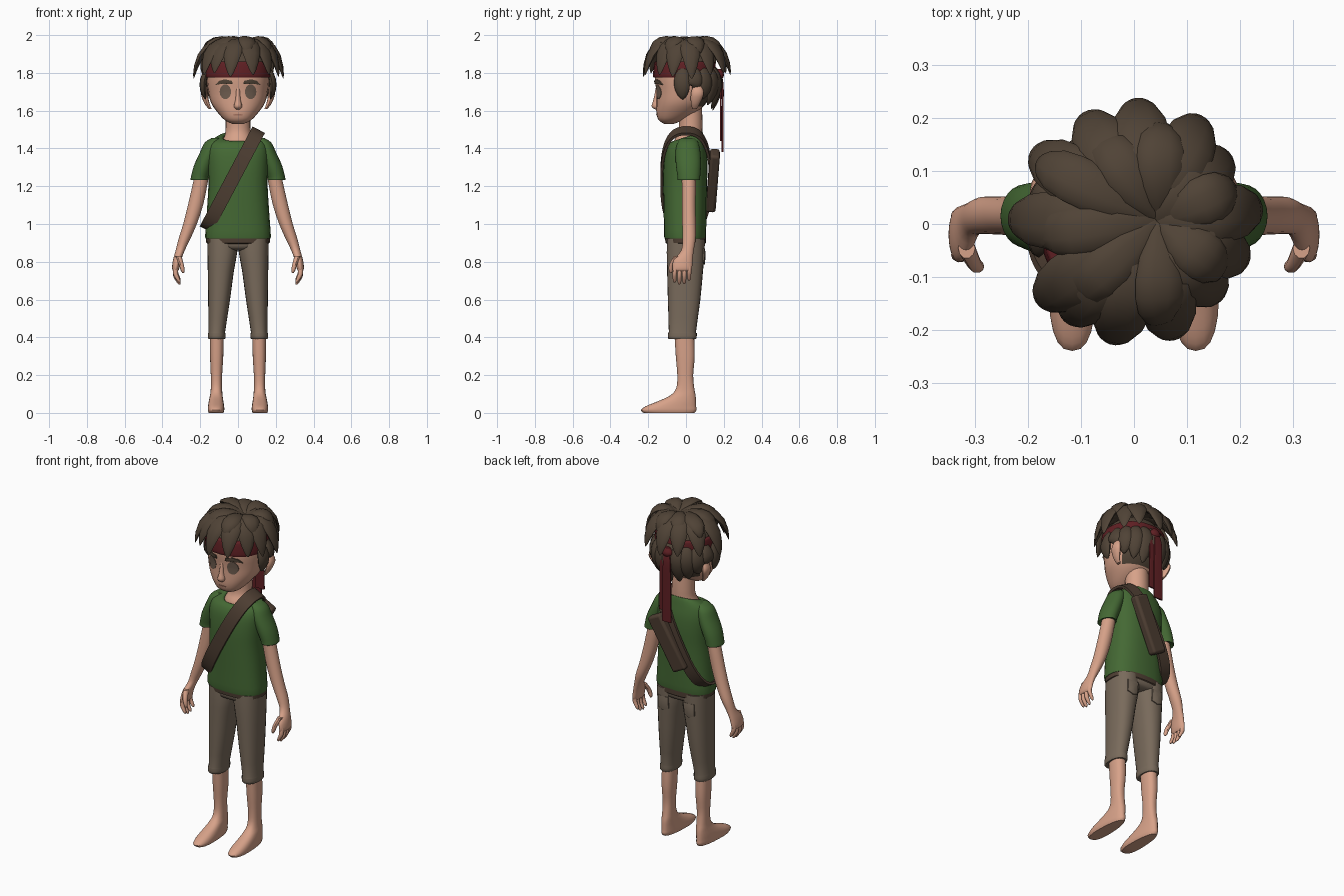
import bpy, bmesh, math
from mathutils import Vector
from mathutils.bvhtree import BVHTree

cube = bpy.data.objects.get("Cube")
if cube:
    bpy.data.objects.remove(cube, do_unlink=True)


def material(name, r, g, b):
    m = bpy.data.materials.new(name)
    m.use_nodes = True
    m.diffuse_color = (r, g, b, 1)
    m.node_tree.nodes["Principled BSDF"].inputs["Base Color"].default_value = (r, g, b, 1)
    return m


SKIN = material("skin", .68, .36, .25)
LIP = material("lip", .42, .19, .13)
SHIRT = material("green cloth", .058, .14, .034)
TROUSER = material("taupe cloth", .19, .145, .105)
LEATHER = material("brown leather", .075, .048, .032)
HAIR = material("dark brown hair", .08, .056, .037)
RED = material("red cloth", .115, .014, .017)
EYE = material("grey brown eye", .16, .11, .08)


def build(name, verts, faces, mat, mirror=False, angle=40):
    """Mesh object with outward normals, smooth shading and optional x mirror."""
    mesh = bpy.data.meshes.new(name)
    mesh.from_pydata([tuple(v) for v in verts], [], faces)
    bm = bmesh.new()
    bm.from_mesh(mesh)
    bmesh.ops.recalc_face_normals(bm, faces=bm.faces)
    for f in bm.faces:
        f.smooth = True
    bm.to_mesh(mesh)
    bm.free()
    mesh.set_sharp_from_angle(angle=math.radians(angle))
    mesh.materials.append(mat)
    ob = bpy.data.objects.new(name, mesh)
    bpy.context.scene.collection.objects.link(ob)
    if mirror:
        mod = ob.modifiers.new("mirror", "MIRROR")
        mod.use_mirror_merge = False
    return ob


def skin_rings(rings, closed=False):
    """Quads between equal rings, with end caps unless the strip is closed."""
    n, count = len(rings[0]), len(rings)
    verts = [v for ring in rings for v in ring]
    faces = []
    for i in range(count if closed else count - 1):
        a, b = i * n, (i + 1) % count * n
        for j in range(n):
            k = (j + 1) % n
            faces.append((a + j, a + k, b + k, b + j))
    if not closed:
        faces += [tuple(range(n))[::-1], tuple(range((count - 1) * n, count * n))]
    return verts, faces


def power(v, p):
    return math.copysign(abs(v) ** (2 / p), v)


def refine(rows, steps):
    """Catmull-Rom interpolation between section rows."""
    out = []
    for i in range(len(rows) - 1):
        a, b, c, d = (rows[min(max(i + k, 0), len(rows) - 1)] for k in (-1, 0, 1, 2))
        for s in range(steps):
            t = s / steps
            out.append([q + t * (r - p) / 2 + t * t * (p - 2.5 * q + 2 * r - w / 2)
                        + t ** 3 * (1.5 * (q - r) + (w - p) / 2)
                        for p, q, r, w in zip(a, b, c, d)])
    return out + [rows[-1]]


def loft(name, sections, mat, p=2, mirror=False, steps=3, sides=24, warp=None):
    """Stack superellipse sections: z, centre x, centre y, half x, half y, tilt."""
    rows = [tuple(s) + (0,) * (6 - len(s)) for s in sections]
    rings = []
    for z, cx, cy, hx, hy, tilt in refine(rows, steps):
        ring = []
        for j in range(sides):
            a = math.tau * j / sides
            y = cy + hy * power(math.sin(a), p)
            v = Vector((cx + hx * power(math.cos(a), p), y, z + tilt * y))
            ring.append(warp(v) if warp else v)
        rings.append(ring)
    return build(name, *skin_rings(rings), mat, mirror)


def patch(name, target, outline, side, thick, mat, mirror=True):
    """Thin plate laid on the front (-1) or back (1) of a target surface."""
    bm = bmesh.new()
    bm.from_mesh(target.data)
    tree = BVHTree.FromBMesh(bm)
    mx = sum(x for x, z in outline) / len(outline)
    mz = sum(z for x, z in outline) / len(outline)
    rings = []
    for scale, lift in ((1, -.004), (1, thick), (.6, thick), (.1, thick)):
        ring = []
        for x, z in outline:
            q = Vector((mx + (x - mx) * scale, side, mz + (z - mz) * scale))
            hit = tree.ray_cast(q, Vector((0, -side, 0)))[0]
            ring.append((hit or Vector((q.x, 0, q.z))) + Vector((0, side * lift, 0)))
        rings.append(ring)
    bm.free()
    return build(name, *skin_rings(rings), mat, mirror)


# Head: hair colour on scalp faces
head = loft("head", [
    (1.53, 0, -.09, .03, .025), (1.55, 0, -.08, .07, .065), (1.59, 0, -.05, .108, .107),
    (1.64, 0, -.025, .142, .132), (1.7, 0, -.01, .158, .147), (1.78, 0, -.01, .166, .155),
    (1.85, 0, -.005, .158, .147), (1.91, 0, 0, .12, .11), (1.94, 0, 0, .05, .05)], SKIN, 2.2)
head.data.materials.append(HAIR)
for f in head.data.polygons:
    c = f.center
    if c.z > 1.85 or (c.y > .05 and c.z > 1.63):
        f.material_index = 1

loft("nose", [(1.605, 0, -.148, .01, .012), (1.622, 0, -.155, .022, .027),
              (1.66, 0, -.152, .014, .02), (1.72, 0, -.15, .01, .01)], SKIN, sides=12)
loft("ear", [(1.61, .148, .045, .008, .012), (1.64, .165, .05, .014, .024),
             (1.69, .178, .06, .018, .034), (1.73, .172, .06, .012, .022)],
     SKIN, mirror=True, sides=12)

# Face details
circle = [math.tau * i / 20 for i in range(20)]
patch("eye", head, [(.067 + .03 * math.cos(a), 1.7 + .039 * math.sin(a)) for a in circle],
      -1, .003, EYE)
patch("eyebrow", head, [(.028, 1.74), (.06, 1.742), (.09, 1.742), (.12, 1.735),
                        (.1, 1.758), (.07, 1.766), (.032, 1.758)], -1, .008, HAIR)
patch("mouth", head, [(.028 * math.cos(a), 1.578 + .004 * math.sin(a)) for a in circle],
      -1, .002, LIP, False)

# Headband with two hanging tails
loft("headband", [(1.775, 0, -.008, .171, .164), (1.79, 0, -.008, .175, .167),
                  (1.85, 0, -.006, .17, .162), (1.86, 0, -.006, .164, .155)], RED, 2.2)
loft("headband_knot", [(1.76, 0, .175, .015, .012), (1.79, 0, .178, .035, .024),
                       (1.82, 0, .175, .015, .012)], RED, sides=12)
for name, x, y, low in (("long_tail", -.008, .194, 1.38), ("short_tail", .018, .184, 1.44)):
    loft(name, [(low, x, y, .03, .005), (1.6, x, y, .028, .005),
                (1.74, x, y, .024, .005), (1.8, 0, .178, .015, .005)], RED, 6, sides=16)


def lock(name, root, c1, c2, tip, width, thick):
    """Leaf shaped hair lock along a cubic curve."""
    a, b, c, d = map(Vector, (root, c1, c2, tip))
    rings = []
    for t, size in ((0, .3), (.12, .55), (.28, .85), (.45, 1), (.6, 1),
                    (.75, .88), (.88, .6), (.96, .32), (1, .06)):
        s = 1 - t
        pos = a * s ** 3 + b * 3 * s * s * t + c * 3 * s * t * t + d * t ** 3
        tan = ((b - a) * s * s + (c - b) * 2 * s * t + (d - c) * t * t).normalized()
        out = pos - Vector((0, 0, 1.72))
        out = (out - tan * out.dot(tan)).normalized()
        across = tan.cross(out)
        rings.append([pos + across * width * size * math.cos(k * math.tau / 10)
                      + out * thick * size * math.sin(k * math.tau / 10) for k in range(10)])
    build(name, *skin_rings(rings), HAIR, angle=60)


# Outer layer of locks hanging over the headband
for i, (x, y, z) in enumerate([
        (.01, .235, 1.79), (-.09, .21, 1.8), (-.19, .14, 1.8), (-.235, .01, 1.77),
        (-.18, -.15, 1.79), (-.125, -.185, 1.8), (-.04, -.225, 1.78), (.08, -.215, 1.79),
        (.165, -.14, 1.79), (.215, -.07, 1.78), (.24, .03, 1.77), (.18, .13, 1.79),
        (.13, .2, 1.8)]):
    lock(f"outer_lock_{i}", (.03, 0, 1.94), (.03 + (x - .03) * .45, y * .45, 1.995),
         (x * .88, y * .88, 1.97), (x, y, z), .054, .02)

# Short raised locks on the crown
for i, (x, y) in enumerate([(.055, .19), (.19, .07), (.17, -.09), (.05, -.19),
                            (-.11, -.14), (-.18, -.02), (-.18, .12), (-.06, .17)]):
    lock(f"crown_lock_{i}", (.05, .01, 1.945), (.05 + (x - .05) * .4, y * .4, 1.99),
         (x * .9, y * .9, 1.995), (x, y, 1.9), .046, .018)

# Lower layer from the sideburns round to the nape
half = [(-.12, 1.66), (.28, 1.73), (.62, 1.66), (.95, 1.63), (1.26, 1.61)]
for i, (a, z) in enumerate(half + [(math.pi - a, z) for a, z in half] + [(math.pi / 2, 1.6)]):
    c, s = math.cos(a), math.sin(a)
    lock(f"nape_lock_{i}", (.15 * c, .14 * s, 1.84), (.19 * c, .19 * s, 1.79),
         (.197 * c, .19 * s, 1.72), (.172 * c, .14 * s, z), .042, .018)

# Neck and shirt
loft("neck", [(1.38, 0, .01, .1, .08), (1.44, 0, .012, .082, .075), (1.48, 0, .022, .068, .064),
              (1.53, 0, .025, .065, .062), (1.62, 0, .02, .065, .065)], SKIN)
loft("shirt", [
    (.925, 0, -.005, .168, .105), (.935, 0, -.005, .174, .111), (1.05, 0, -.005, .166, .113),
    (1.2, 0, -.005, .157, .116), (1.3, 0, -.003, .16, .117), (1.38, 0, 0, .162, .11),
    (1.43, 0, .003, .148, .096, .1), (1.455, 0, .008, .115, .083, .25),
    (1.46, 0, .01, .085, .075, .35), (1.445, 0, .01, .075, .067, .35)], SHIRT, 2.5)
loft("sleeve", [
    (1.24, .2, .015, .036, .04), (1.232, .204, .015, .046, .058), (1.25, .202, .015, .047, .06),
    (1.31, .182, .013, .051, .066), (1.38, .153, .01, .048, .066),
    (1.43, .135, .01, .042, .055), (1.455, .115, .01, .025, .035)], SHIRT, mirror=True)
loft("belt", [(.895, 0, 0, .16, .1), (.9, 0, -.002, .168, .107), (.93, 0, -.003, .17, .108),
              (.935, 0, -.003, .16, .1)], LEATHER, 2.5, steps=1)

# Arms and hands
loft("arm", [(1.34, .175, .012, .036, .038), (1.2, .203, .015, .039, .037),
             (1.1, .225, .015, .04, .036), (1, .254, .016, .036, .036),
             (.92, .284, .016, .031, .035), (.86, .306, .008, .024, .033),
             (.81, .322, -.015, .022, .05), (.765, .33, -.02, .019, .052),
             (.75, .33, -.02, .012, .045)], SKIN, mirror=True)
for name, y, low in (("index", -.06, .69), ("middle", -.035, .68),
                     ("ring", -.009, .683), ("little", .017, .7)):
    loft(f"{name}_finger", [(low, .31, y, .004, .004), (low + .012, .315, y, .01, .01),
                            (low + .045, .33, y, .013, .0115), (.78, .33, y * .9, .013, .013)],
         SKIN, mirror=True, sides=10)
loft("thumb", [(.74, .29, -.08, .004, .004), (.752, .292, -.08, .01, .011),
               (.785, .3, -.075, .013, .015), (.83, .315, -.045, .016, .02)],
     SKIN, mirror=True, sides=10)

# Trousers with rolled cuffs and back pockets
leg = loft("trouser_leg", [
    (.92, .083, 0, .08, .1), (.85, .083, -.002, .079, .1), (.75, .091, -.005, .069, .095),
    (.6, .1, -.01, .058, .086), (.43, .112, -.019, .044, .072), (.424, .112, -.019, .047, .076),
    (.395, .113, -.019, .046, .075), (.39, .113, -.018, .04, .068)],
    TROUSER, 2.3, True, steps=2)
loft("hips", [(.86, 0, 0, .08, .06), (.875, 0, 0, .14, .095), (.92, 0, 0, .162, .102)],
     TROUSER, 2.6)
patch("back_pocket", leg, [(.052, .87), (.12, .87), (.12, .8), (.086, .785), (.052, .8)],
      1, .007, TROUSER)


def widen_toes(v):
    if v.z < .1:
        v.x = .115 + (v.x - .115) * (1 - v.y * 1.3)
    return v


# Bare legs and feet
loft("bare_leg_and_foot", [
    (0, .116, -.09, .034, .135), (.015, .116, -.092, .038, .147), (.035, .116, -.08, .038, .134),
    (.06, .116, -.05, .036, .103), (.09, .115, -.018, .033, .069), (.13, .114, -.004, .03, .048),
    (.2, .114, -.004, .03, .042), (.3, .113, -.004, .035, .05), (.43, .112, -.01, .037, .052)],
    SKIN, 2.4, True, warp=widen_toes)

# Strap looping over the left shoulder and under the right arm
slope = .487
along = Vector((math.sin(slope), 0, math.cos(slope)))
across = Vector((math.cos(slope), 0, -math.sin(slope)))
rings = []
for i in range(64):
    a = math.tau * i / 64
    u, v = power(math.cos(a), 2.6), power(math.sin(a), 2.6)
    rings.append([Vector((-.03, 0, 1.235)) + along * u * (.285 + o) + Vector((0, v * (.122 + o), 0))
                  + across * w for o, w in ((0, -.037), (.014, -.037), (.014, .037), (0, .037))])
build("shoulder_strap", *skin_rings(rings, closed=True), LEATHER)

# Long pouch on the back
bpy.ops.mesh.primitive_cube_add(size=1, location=(.018, .142, 1.23))
pouch = bpy.context.object
pouch.name = "back_pouch"
pouch.scale = (.095, .052, .34)
bpy.ops.object.transform_apply(location=False, rotation=False, scale=True)
pouch.rotation_euler = (-.07, slope, 0)
pouch.data.materials.append(LEATHER)
bevel = pouch.modifiers.new("rounding", "BEVEL")
bevel.width, bevel.segments = .014, 3
bpy.ops.object.shade_smooth_by_angle()
